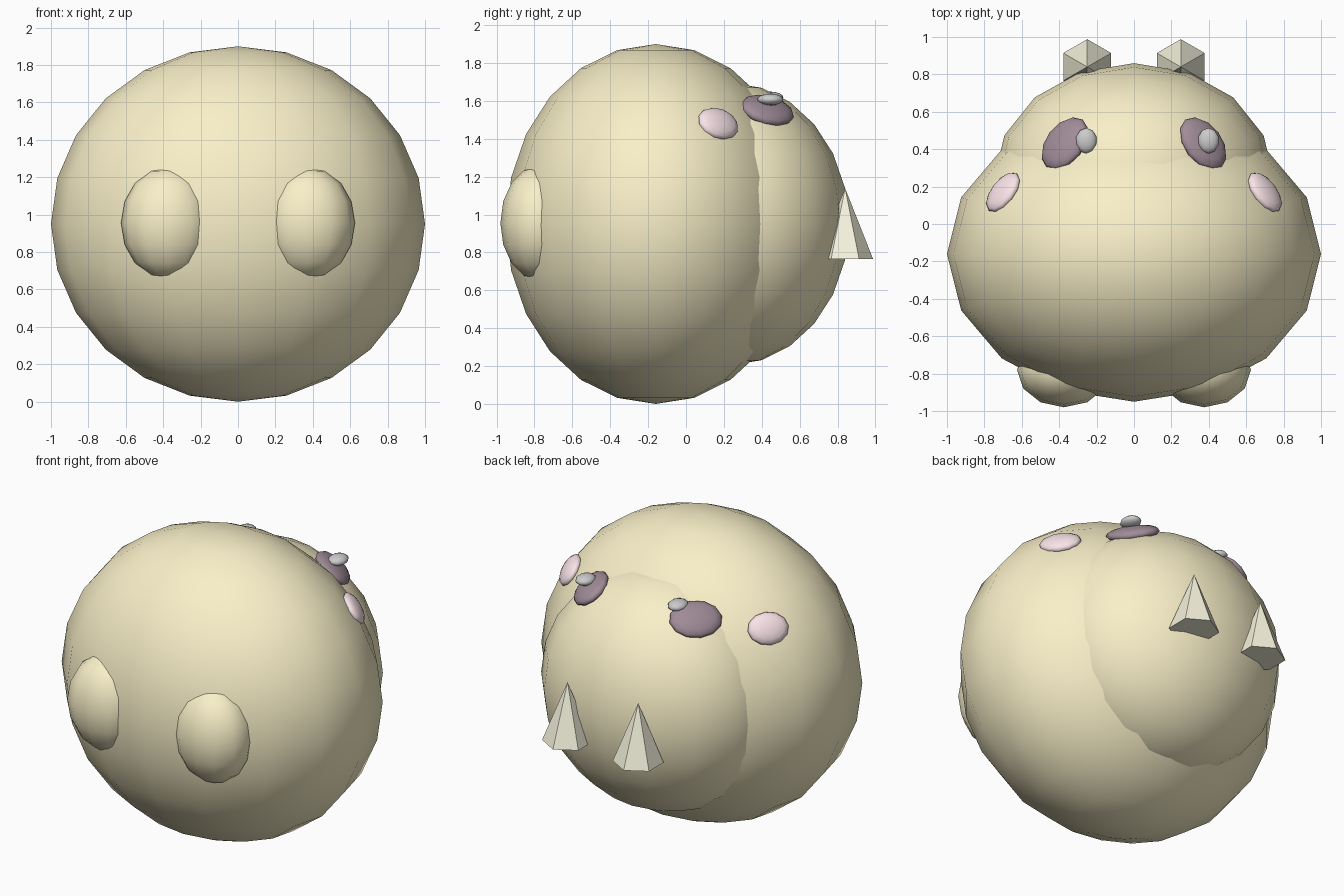
import bpy
from math import sqrt
from mathutils import Matrix, Vector

if "Cube" in bpy.data.objects:
    bpy.data.objects.remove(bpy.data.objects["Cube"])


def material(name, rgb):
    m = bpy.data.materials.new(name)
    m.diffuse_color = (*rgb, 1)
    m.use_nodes = True
    m.node_tree.nodes["Principled BSDF"].inputs["Base Color"].default_value = m.diffuse_color
    return m


fur = material("tan_fur", (0.95, 0.87, 0.58))
ivory = material("ivory", (0.93, 0.91, 0.73))
dark = material("dark_eye", (0.35, 0.26, 0.31))
pink = material("pink_cheek", (0.95, 0.77, 0.81))


def ball(name, loc, radii, segs, rings, mat=None, frame=None):
    """Smooth ellipsoid, optionally turned into a given 3x3 frame."""
    bpy.ops.mesh.primitive_uv_sphere_add(segments=segs, ring_count=rings, radius=1)
    ob = bpy.context.object
    ob.name = name
    rot = frame.to_4x4() if frame else Matrix.Identity(4)
    ob.data.transform(rot @ Matrix.Diagonal((*radii, 1)))
    ob.location = loc
    bpy.ops.object.shade_smooth()
    if mat:
        ob.data.materials.append(mat)
    return ob


def surface_frame(point, centre, radii):
    """Axes (sideways, up the slope, outward) on an ellipsoid surface."""
    n = Vector((p - c) / r ** 2 for p, c, r in zip(point, centre, radii)).normalized()
    side = Vector((-n.y, n.x, 0)).normalized()
    up = n.cross(side)
    return Matrix((side, up, n)).transposed()


BODY = ((0, -0.16, 0.95), (1.0, 0.79, 0.95))
HEAD = ((0, 0.235, 0.95), (0.75, 0.625, 0.745))

# Body and the face bulge
ball("body", *BODY, 16, 12, fur)
ball("face_bulge", *HEAD, 16, 12, fur)

for s, tag in ((-1, "left"), (1, "right")):
    # Foot pads
    ball(f"foot_{tag}", (s * 0.375, -0.78, 0.955), (0.25, 0.2, 0.3), 12, 8, fur)

    # Eyes and cheeks lying on the surfaces
    p = (s * 0.37, 0.43, 1.55)
    ball(f"eye_{tag}", p, (0.16, 0.123, 0.045), 12, 8, dark, surface_frame(p, *HEAD))
    p = (s * 0.70, 0.17, 1.48)
    ball(f"cheek_{tag}", p, (0.125, 0.098, 0.04), 12, 8, pink, surface_frame(p, *BODY))

    # Flat-sided tusks
    bpy.ops.mesh.primitive_cone_add(vertices=6, radius1=0.148, depth=0.375,
                                    location=(s * 0.25, 0.84, 0.952))
    tusk = bpy.context.object
    tusk.name = f"tusk_{tag}"
    tusk.data.materials.append(ivory)

# Eye highlights, both shifted the same way
for x, z, tag in ((-0.255, 1.618, "left"), (0.398, 1.607, "right")):
    ball(f"eye_highlight_{tag}", (x, 0.445, z), (0.057, 0.069, 0.031), 10, 8)
